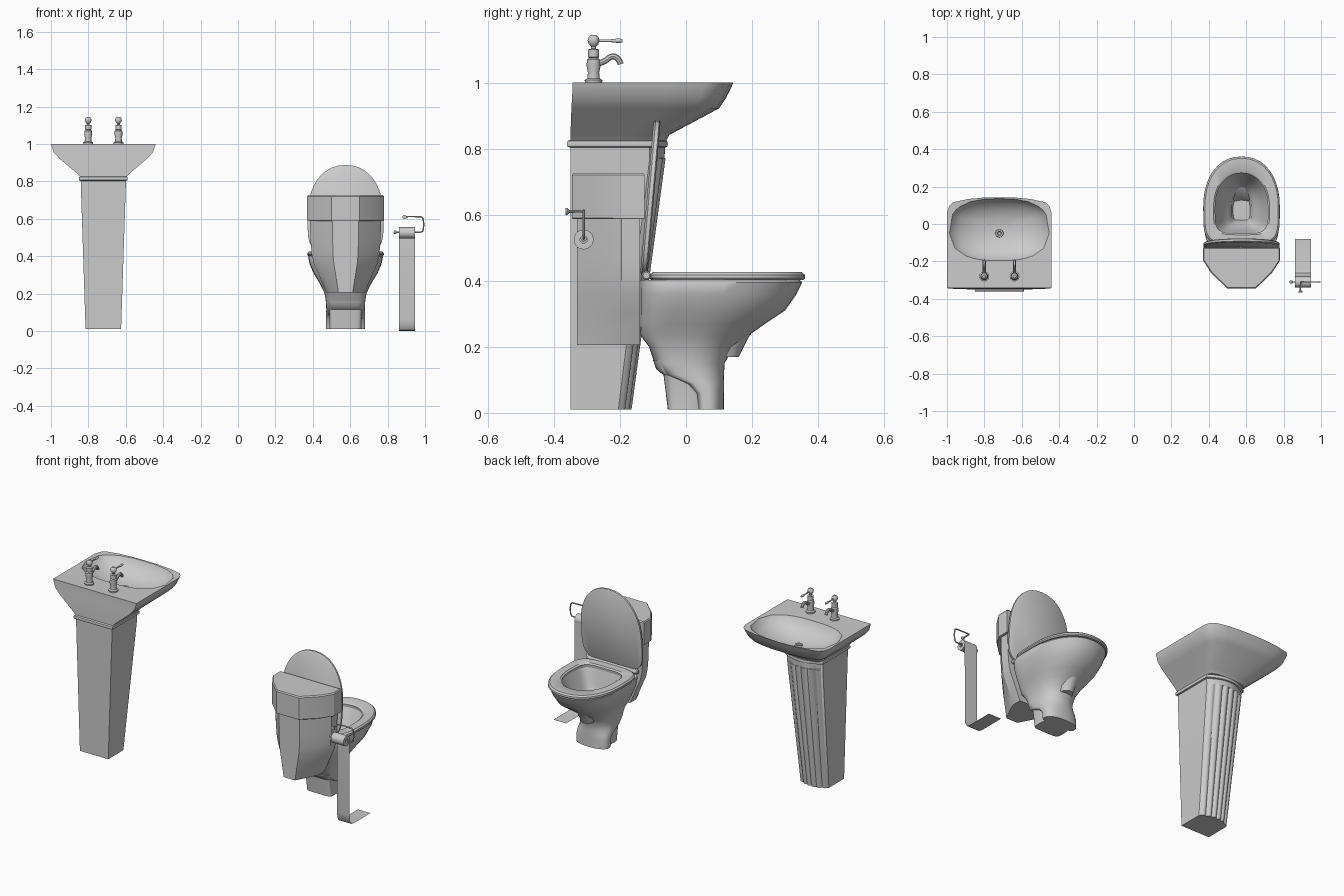
import bpy, bmesh
from math import sin, cos, pi, radians
from mathutils import Vector, Matrix

if "Cube" in bpy.data.objects:
    bpy.data.objects.remove(bpy.data.objects["Cube"])


def finish(name, bm, angle=35, matrix=None):
    bmesh.ops.recalc_face_normals(bm, faces=bm.faces)
    if matrix:
        bm.transform(matrix)
    me = bpy.data.meshes.new(name)
    bm.to_mesh(me)
    bm.free()
    ob = bpy.data.objects.new(name, me)
    bpy.context.collection.objects.link(ob)
    bpy.ops.object.select_all(action='DESELECT')
    bpy.context.view_layer.objects.active = ob
    ob.select_set(True)
    bpy.ops.object.shade_smooth_by_angle(angle=radians(angle))
    return ob


def loft(name, rings, closed=False, caps=True, angle=35, matrix=None):
    """Skin a list of equal-length point rings."""
    bm = bmesh.new()
    vs = [[bm.verts.new(p) for p in r] for r in rings]
    n = len(vs[0])
    pairs = list(zip(vs, vs[1:])) + ([(vs[-1], vs[0])] if closed else [])
    for a, b in pairs:
        for i in range(n):
            j = (i + 1) % n
            bm.faces.new((a[i], a[j], b[j], b[i]))
    if caps and not closed:
        bm.faces.new(vs[0])
        bm.faces.new(vs[-1])
    return finish(name, bm, angle, matrix)


def lathe(name, profile, loc, axis='Z', n=20, closed=False):
    rot = {'Z': Matrix(), 'X': Matrix.Rotation(pi / 2, 4, 'Y'), 'Y': Matrix.Rotation(-pi / 2, 4, 'X')}[axis]
    rings = [[(r * cos(2 * pi * i / n), r * sin(2 * pi * i / n), z) for i in range(n)] for r, z in profile]
    return loft(name, rings, closed, matrix=Matrix.Translation(loc) @ rot)


def tube(name, pts, radius, nurbs=True):
    cu = bpy.data.curves.new(name, 'CURVE')
    cu.dimensions = '3D'
    cu.bevel_depth, cu.bevel_resolution, cu.use_fill_caps = radius, 2, True
    sp = cu.splines.new('NURBS' if nurbs else 'POLY')
    sp.points.add(len(pts) - 1)
    for p, co in zip(sp.points, pts):
        p.co = (*co, 1)
    if nurbs:
        sp.use_endpoint_u, sp.order_u, sp.resolution_u = True, 3, 5
    ob = bpy.data.objects.new(name, cu)
    bpy.context.collection.objects.link(ob)
    bpy.ops.object.select_all(action='DESELECT')
    bpy.context.view_layer.objects.active = ob
    ob.select_set(True)
    bpy.ops.object.convert(target='MESH')
    bpy.ops.object.shade_smooth_by_angle(angle=radians(40))


def mirrored(half, cx, z):
    """Close a right-hand half outline (x offset, y) by mirroring it."""
    pts = half + [(-x, y) for x, y in reversed(half) if abs(x) > 1e-6]
    return [(cx + x, y, z) for x, y in pts]


# ---------- Sink ----------
SX = -0.72
HALF = [(0, 0), (.2, 0), (.4, 0), (.6, 0), (.8, 0), (1, 0), (1, .2), (1, .4), (1, .6), (1, .83),
        (.96, .9), (.88, .945), (.6, .98), (.3, .997), (0, 1)]


def basin_ring(hw, yb, yf, z):
    return mirrored([(u * hw, yb + v * (yf - yb)) for u, v in HALF], SX, z)


TOP = basin_ring(.28, -.343, .143, 1.0)


def hollow_ring(s, z):
    out, cy, p = [], -.03, 2.6
    for x, y, _ in TOP:
        dx, dy = x - SX, y - cy
        k = s / (abs(dx / .267) ** p + abs(dy / .166) ** p) ** (1 / p)
        out.append((SX + dx * k, cy + dy * k, z))
    return out


basin = [basin_ring(*a) for a in ((.125, -.35, -.06, .825), (.14, -.35, -.05, .842), (.235, -.347, .1, .922),
                                  (.265, -.345, .122, .955), (.277, -.343, .139, .99))]
basin += [TOP] + [hollow_ring(*a) for a in ((1, .998), (.95, .98), (.85, .957), (.65, .93), (.4, .912), (.12, .905))]
loft('sink_basin', basin)
lathe('sink_drain', [(.008, .002), (.012, .008), (.02, .008), (.022, 0)], (SX, -.05, .906))


# Pedestal with a fluted, bowed front
def pedestal_ring(hw, ys, yf, z, amp, yb=-.35):
    n = 48
    ring = [(SX - hw, yb, z), (SX + hw, yb, z)]
    for i in range(n + 1):
        u = 1 - 2 * i / n
        ring.append((SX + u * hw, ys + (yf - ys) * (1 - u * u) + amp * abs(sin(6 * pi * i / n)), z))
    return ring


loft('sink_pedestal', [pedestal_ring(.095, -.205, -.173, .01, .009), pedestal_ring(.12, -.11, -.07, .77, .009),
                       pedestal_ring(.12, -.11, -.065, .772, 0), pedestal_ring(.121, -.11, -.063, .81, 0)])
loft('pedestal_collar', [pedestal_ring(.121 + d, -.11 + d, -.065 + d, z, 0, -.351 - d) for d, z in
                         ((0, .803), (.008, .806), (.01, .814), (.008, .823), (0, .827))])

# Pair of taps with spout and lever
for side in (-1, 1):
    tx, ty = SX + side * .081, -.28
    tag = 'left' if side < 0 else 'right'
    lathe('tap_body_' + tag, [(.026, 0), (.027, .008), (.019, .013), (.017, .03), (.021, .05), (.02, .07), (.013, .075),
                              (.017, .077), (.017, .1), (.007, .103), (.008, .11), (.015, .117), (.018, .127),
                              (.015, .138), (.008, .144)], (tx, ty, 1.0))
    tube('tap_spout_' + tag, [(tx, ty, 1.055), (tx, -.25, 1.06), (tx, -.225, 1.083), (tx, -.203, 1.073),
                              (tx, -.198, 1.056)], .009)
    lathe('tap_lever_' + tag, [(.004, 0), (.004, .05), (.007, .075), (.005, .088)], (tx, ty, 1.127), 'Y', 12)

# ---------- Toilet ----------
TX = .575


def egg(hw, yb, yf, z, cx=TX, n=40, back=4.5):
    """Oval with a squarish back and a round front."""
    yc, ring = yb + .42 * (yf - yb), []
    for i in range(n):
        c, s = cos(2 * pi * i / n), sin(2 * pi * i / n)
        e = 2 / (2.2 if s > 0 else back)
        x = hw * abs(c) ** e * (1 if c > 0 else -1)
        y = abs(s) ** e * ((yf - yc) if s > 0 else (yb - yc))
        ring.append((cx + x, yc + y, z))
    return ring


# Bowl: outside from foot to rim, then down the inside
loft('toilet_bowl', [egg(*a) for a in (
    (.105, .037, .115, .01), (.105, .03, .115, .06), (.104, 0, .115, .088), (.103, -.065, .115, .115),
    (.104, -.095, .117, .15), (.112, -.112, .143, .2), (.128, -.138, .19, .235), (.147, -.14, .24, .27),
    (.172, -.14, .3, .31), (.193, -.14, .335, .36), (.2, -.14, .352, .395), (.196, -.14, .345, .402),
    (.145, -.055, .277, .402), (.137, -.05, .268, .385), (.115, -.035, .24, .32), (.075, -.015, .205, .25),
    (.055, .0, .19, .23), (.045, .02, .16, .17))], angle=45)
loft('toilet_trap_foot', [egg(*a, back=6) for a in ((.085, -.055, .09, .01), (.088, -.068, .09, .115),
                                                    (.092, -.09, .09, .132), (.1, -.1, .09, .16))])

# Seat ring
loft('seat', [egg(*a) for a in ((.2, -.105, .355, .402), (.205, -.11, .361, .408), (.204, -.11, .36, .418),
                                (.196, -.102, .351, .426), (.15, -.058, .283, .426), (.141, -.05, .272, .419),
                                (.143, -.052, .274, .402))], closed=True)

# Raised lid, leaning against the tank
lean = Matrix.Translation((TX, -.122, .415)) @ Matrix.Rotation(radians(85), 4, 'X')
loft('seat_lid', [egg(.203 - d, d, .473 - d, z, 0) for d, z in
                  ((.006, -.004), (0, 0), (0, .011), (.01, .017))], matrix=lean)
lathe('lid_hinge', [(.01, -.17), (.014, -.165), (.014, .165), (.01, .17)], (TX, -.12, .416), 'X', 12)


# Tank and its cover: faceted plan, tapering down
def tank_ring(hw, z, yb=-.33, yf=-.14):
    w = hw / .19
    return mirrored([(.07 * w, yb), (.15 * w, yb + .082), (hw, -.195), (hw, yf)], TX, z)


loft('tank', [tank_ring(*a) for a in ((.103, .205), (.12, .245), (.143, .3), (.17, .36), (.181, .41), (.187, .48),
                                      (.19, .6))], angle=25)
loft('tank_cover', [tank_ring(h, z, -.345 + .205 - h, -.125 - .205 + h) for h, z in
                    ((.203, .587), (.205, .59), (.205, .72), (.2, .727))], angle=25)

# ---------- Paper holder ----------
RX, RY, RZ = .9025, -.31, .525
lathe('paper_roll', [(.03, -.0425), (.03, .0425), (.011, .0425), (.011, -.0425)], (RX, RY, RZ), 'X', 24, True)
tube('holder_wire', [(.89, -.36, .61), (.89, -.308, .61), (.892, RY, .612), (.96, RY, .612), (.99, RY, .61),
                     (.993, RY, .57), (.99, RY, .53), (.965, RY, .528), (.84, RY, .528)], .004)
lathe('holder_knob', [(.004, -.008), (.009, -.005), (.009, .005), (.004, .008)], (.84, RY, .528), 'X', 12)
lathe('holder_wall_plate', [(.011, -.004), (.011, .001), (.006, .006)], (.89, -.361, .61), 'Y', 16)

# Loose paper hanging to the floor
bm = bmesh.new()
path = [(-.281, RZ), (-.28, .06), (-.276, .025), (-.262, .004), (-.24, 0), (-.08, 0)]
rows = [[bm.verts.new((RX + s * .0425, y, z)) for s in (-1, 1)] for y, z in path]
for a, b in zip(rows, rows[1:]):
    bm.faces.new((a[0], a[1], b[1], b[0]))
finish('paper_sheet', bm)
